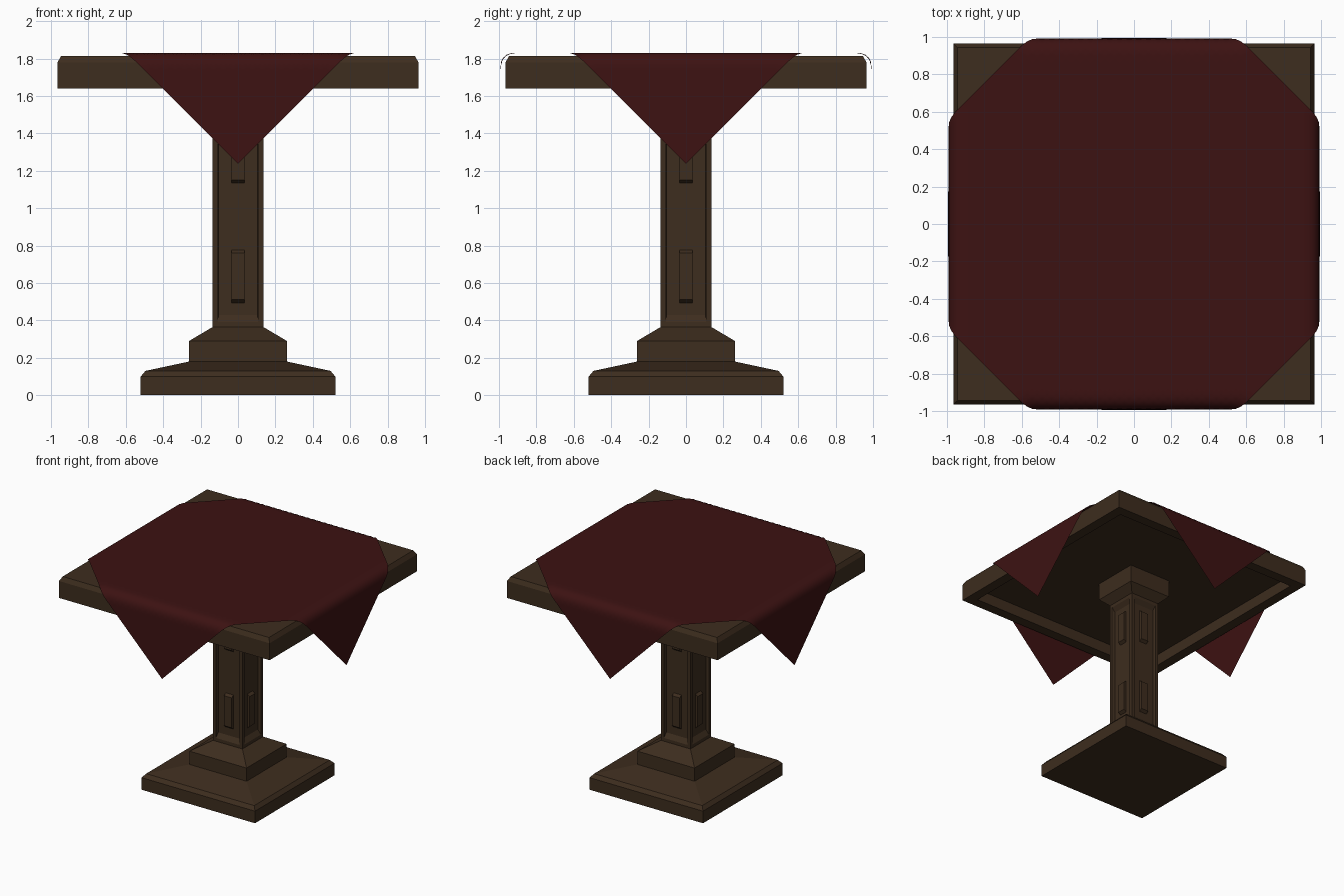
import bpy, bmesh, math
from mathutils import Matrix

if "Cube" in bpy.data.objects:
    bpy.data.objects.remove(bpy.data.objects["Cube"])


def material(name, rgb):
    m = bpy.data.materials.new(name)
    m.diffuse_color = (*rgb, 1)
    m.use_nodes = True
    m.node_tree.nodes["Principled BSDF"].inputs["Base Color"].default_value = m.diffuse_color
    return m


WOOD = material("dark_wood", (0.047, 0.026, 0.013))
CLOTH = material("red_cloth", (0.046, 0.006, 0.006))


def finish(bm, name, mat):
    bmesh.ops.recalc_face_normals(bm, faces=bm.faces[:])
    me = bpy.data.meshes.new(name)
    bm.to_mesh(me)
    bm.free()
    me.materials.append(mat)
    ob = bpy.data.objects.new(name, me)
    bpy.context.collection.objects.link(ob)
    return ob


def square_stack(name, rings):
    """Loft square rings given as (half width, z), capped at both ends."""
    bm = bmesh.new()
    loops = [[bm.verts.new((h * sx, h * sy, z))
              for sx, sy in ((-1, -1), (1, -1), (1, 1), (-1, 1))] for h, z in rings]
    for a, b in zip(loops, loops[1:]):
        for i in range(4):
            j = (i + 1) % 4
            bm.faces.new((a[i], a[j], b[j], b[i]))
    bm.faces.new(loops[0])
    bm.faces.new(loops[-1])
    return finish(bm, name, WOOD)


# Stepped foot, capital and hollow-bottomed top
square_stack("base", [(0.52, 0), (0.52, 0.1), (0.495, 0.13), (0.262, 0.18),
                      (0.262, 0.29), (0.135, 0.365)])
square_stack("capital", [(0.135, 1.53), (0.196, 1.59), (0.196, 1.735)])
square_stack("table_top", [(0.88, 1.735), (0.88, 1.64), (0.965, 1.64),
                           (0.965, 1.78), (0.945, 1.815)])

# Column with a recessed panel on each side
Z0, Z1, R = 0.365, 1.53, 0.135
bm = bmesh.new()
bmesh.ops.create_cube(bm, size=1, matrix=Matrix.Translation((0, 0, (Z0 + Z1) / 2))
                      @ Matrix.Diagonal((2 * R, 2 * R, Z1 - Z0, 1)))
bm.normal_update()
sides = [f for f in bm.faces if abs(f.normal.z) < 0.5]
bmesh.ops.inset_individual(bm, faces=sides, thickness=0.038, depth=0)
bmesh.ops.inset_individual(bm, faces=sides, thickness=0.006, depth=-0.025)
for f in sides:
    for v in f.verts:
        v.co.z = 0.43 if v.co.z < 1 else Z1 - 0.065
finish(bm, "column", WOOD)

# Raised blocks with sloped ends inside the panels
bm = bmesh.new()
for k in range(4):
    rot = Matrix.Rotation(k * math.pi / 2, 4, 'Z')
    for z in (0.49, 1.13):
        prof = [(-0.105, z), (-0.132, z + 0.022), (-0.132, z + 0.27), (-0.105, z + 0.29)]
        l, r = [[bm.verts.new(rot @ Matrix.Translation((x, y, h)).to_translation())
                 for y, h in prof] for x in (-0.035, 0.035)]
        bm.faces.new(l)
        bm.faces.new(r)
        for i in range(4):
            j = (i + 1) % 4
            bm.faces.new((l[i], l[j], r[j], r[i]))
finish(bm, "column_blocks", WOOD)

# Square cloth turned 45 degrees, its corners folded over the table edges
L, FLAT, RAD, TOP, N = 1.555, 0.925, 0.066, 1.83, 60


def fold(u):
    """Arc length from the centre -> (outward position, drop)."""
    s, a = math.copysign(1, u), abs(u) - FLAT
    if a <= 0:
        return u, 0
    t = a / RAD
    if t < math.pi / 2:
        return s * (FLAT + RAD * math.sin(t)), RAD * (1 - math.cos(t))
    d = a - RAD * math.pi / 2
    return s * (FLAT + RAD + 0.006 * d), RAD + d


bm = bmesh.new()
bmesh.ops.create_grid(bm, x_segments=N, y_segments=N, size=L / math.sqrt(2),
                      matrix=Matrix.Rotation(math.pi / 4, 4, 'Z'))
for v in bm.verts:
    (x, dx), (y, dy) = fold(v.co.x), fold(v.co.y)
    v.co = (x, y, TOP - dx - dy)
for f in bm.faces:
    f.smooth = True
finish(bm, "tablecloth", CLOTH)
